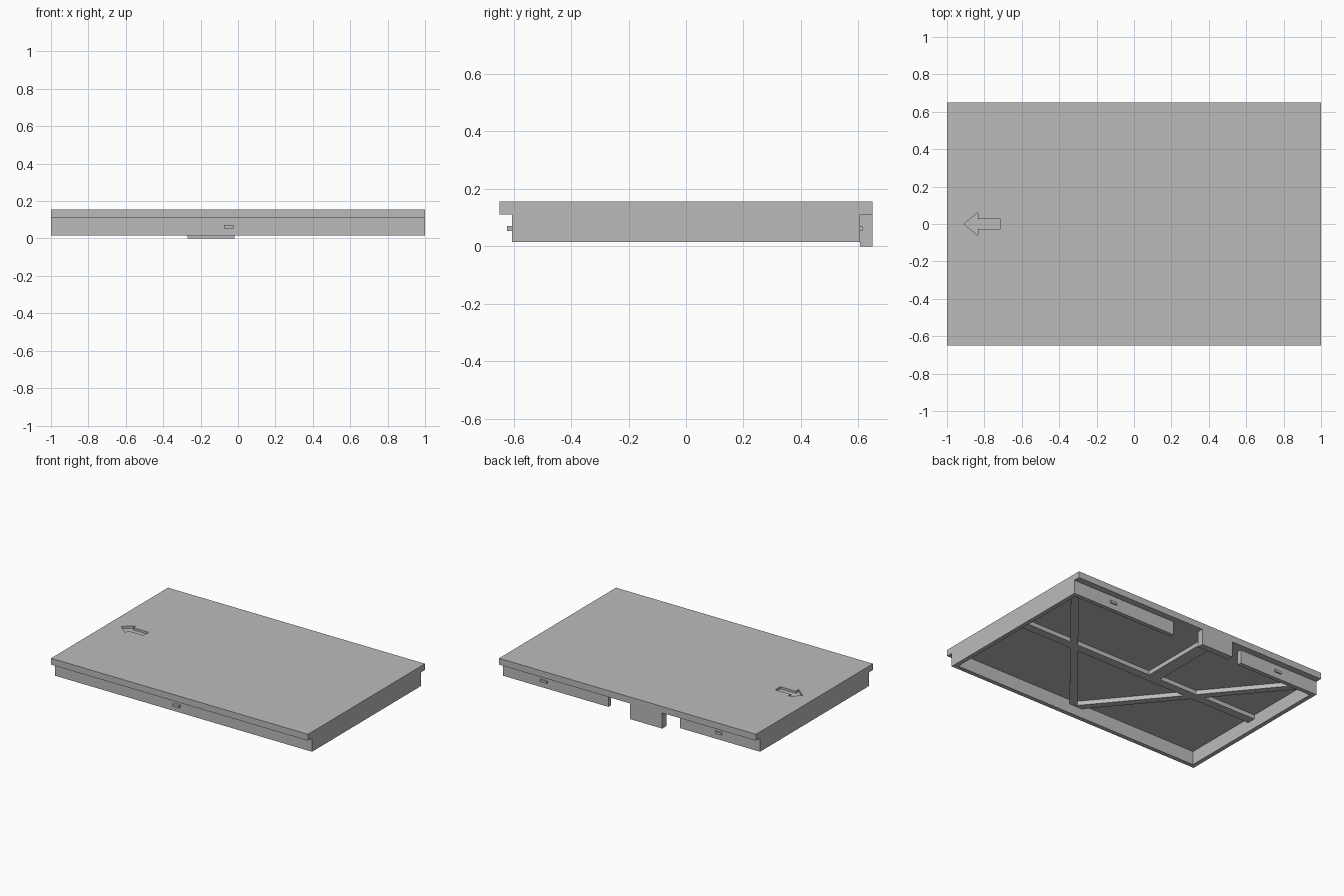
import bpy, bmesh, math
from mathutils import Matrix, Vector

if "Cube" in bpy.data.objects:
    bpy.data.objects.remove(bpy.data.objects["Cube"], do_unlink=True)

grey = bpy.data.materials.new("plain grey")
grey.use_nodes = True
grey.diffuse_color = (0.5, 0.5, 0.5, 1)
grey.node_tree.nodes["Principled BSDF"].inputs["Base Color"].default_value = (0.5, 0.5, 0.5, 1)

TOP, UNDER, BASE = 0.155, 0.11, 0.015   # plate top, plate underside, wall bottom
WALL_Y, T = 0.605, 0.03                 # outer wall face, wall thickness
RIB_Z = 0.08                            # rib bottom


def finish(name, bm):
    bmesh.ops.recalc_face_normals(bm, faces=bm.faces)
    mesh = bpy.data.meshes.new(name)
    bm.to_mesh(mesh)
    bm.free()
    mesh.materials.append(grey)
    ob = bpy.data.objects.new(name, mesh)
    bpy.context.collection.objects.link(ob)
    return ob


def box(name, x, y, z):
    """Box from (min, max) pairs."""
    bm = bmesh.new()
    size = [b - a for a, b in (x, y, z)]
    mid = [(a + b) / 2 for a, b in (x, y, z)]
    bmesh.ops.create_cube(bm, size=1, matrix=Matrix.Translation(mid) @ Matrix.Diagonal((*size, 1)))
    return finish(name, bm)


def prism(name, outline, z0, z1):
    bm = bmesh.new()
    face = bm.faces.new([bm.verts.new((x, y, z0)) for x, y in outline])
    out = bmesh.ops.extrude_face_region(bm, geom=[face])
    verts = [v for v in out["geom"] if isinstance(v, bmesh.types.BMVert)]
    bmesh.ops.translate(bm, verts=verts, vec=(0, 0, z1 - z0))
    return finish(name, bm)


def rib(name, start, end, width):
    a, b = Vector(start), Vector(end)
    d = (b - a).normalized()
    n = Vector((-d.y, d.x)) * width / 2
    return prism(name, [a - n, b - n, b + n, a + n], RIB_Z, UNDER)


# Cover plate with a sunken arrow
plate = box("cover_plate", (-1, 1), (-0.65, 0.65), (UNDER, TOP))
half = [(-0.91, 0), (-0.835, -0.06), (-0.835, -0.028), (-0.715, -0.028)]
arrow = half + [(x, -y) for x, y in reversed(half[1:])]
cutter = prism("arrow_cutter", arrow, TOP - 0.015, TOP + 0.05)
cutter.hide_render = True
cut = plate.modifiers.new("arrow_recess", "BOOLEAN")
cut.operation, cut.solver, cut.object = "DIFFERENCE", "EXACT", cutter
bpy.context.view_layer.objects.active = plate
bpy.ops.object.modifier_apply(modifier=cut.name)
bpy.data.objects.remove(cutter, do_unlink=True)

# Walls under the plate
wall_z = (BASE, UNDER)
box("left_wall", (1 - T, 1), (-WALL_Y, WALL_Y), wall_z)
box("right_wall", (-1, T - 1), (-WALL_Y, WALL_Y), wall_z)
box("front_wall", (T - 1, 1 - T), (-WALL_Y, T - WALL_Y), wall_z)
box("back_wall_left", (0.18, 1 - T), (WALL_Y - T, WALL_Y), wall_z)
box("back_wall_right", (T - 1, -0.375), (WALL_Y - T, WALL_Y), wall_z)

# Spring tab in the gap of the back wall
box("latch_tab", (-0.27, -0.02), (WALL_Y, 0.65), (0, UNDER))

# Small catches
box("front_catch", (-0.075, -0.025), (-0.623, -WALL_Y), (0.054, 0.071))
for side, x in (("left", 0.68), ("right", -0.68)):
    box("back_catch_" + side, (x - 0.025, x + 0.025), (WALL_Y, 0.614), (0.054, 0.071))

# Stiffening ribs
rib("cross_rib", (T - 1, 0), (1 - T, 0), 0.06)
rib("tab_rib", (-0.145, 0), (-0.145, WALL_Y), 0.09)
for side, s in (("left", 1), ("right", -1)):
    rib("diagonal_rib_" + side, (0.01 * s, -0.585), (0.975 * s, 0.58), 0.05)
